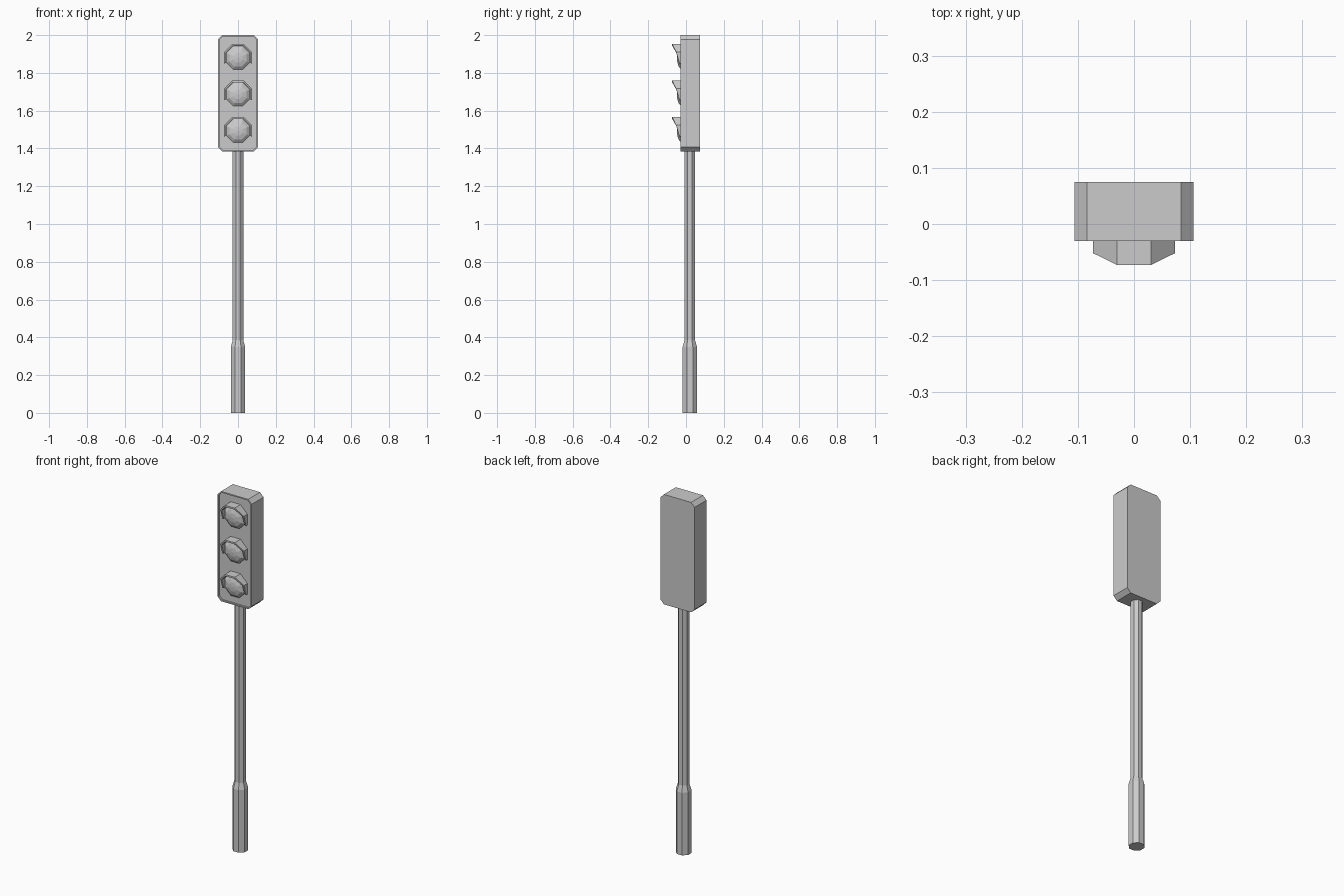
import bpy, bmesh
from math import sin, cos, pi

if "Cube" in bpy.data.objects:
    bpy.data.objects.remove(bpy.data.objects["Cube"])


def loft(name, rings, closed=False):
    """Skin a list of equal-length point rings; cap the ends, or join last ring to first."""
    bm = bmesh.new()
    loops = [[bm.verts.new(p) for p in r] for r in rings]
    n = len(rings[0])
    pairs = list(zip(loops, loops[1:]))
    for a, b in pairs:
        for i in range(n):
            j = (i + 1) % n
            bm.faces.new((a[i], a[j], b[j], b[i]))
    bm.faces.new(loops[0])
    bm.faces.new(loops[-1])
    bmesh.ops.recalc_face_normals(bm, faces=bm.faces)
    me = bpy.data.meshes.new(name)
    bm.to_mesh(me)
    bm.free()
    ob = bpy.data.objects.new(name, me)
    bpy.context.collection.objects.link(ob)
    return ob


def octagon(apothem):
    r = apothem / cos(pi / 8)
    return [(r * cos(pi / 8 + k * pi / 4), r * sin(pi / 8 + k * pi / 4)) for k in range(8)]


# Pole: octagonal, thicker sleeve at the foot
loft("pole", [[(x, y + 0.02, z) for x, y in octagon(a)]
              for a, z in ((0.038, 0), (0.038, 0.35), (0.028, 0.385), (0.028, 1.40))])


# Housing: chamfered box with a thin rim around a recessed front
def box_ring(inset, y):
    w, h, c = 0.106 - inset, 0.3075 - inset, 0.022 - inset * 0.586
    pts = [(w, h - c), (w - c, h), (c - w, h), (-w, h - c),
           (-w, c - h), (c - w, -h), (w - c, -h), (w, c - h)]
    return [(x, y, z + 1.6925) for x, z in pts]


loft("housing", [box_ring(0, 0.075), box_ring(0, -0.03),
                 box_ring(0.007, -0.03), box_ring(0.007, -0.021)])

# Visor front depth at each octagon corner, from right-lower over the top to left-lower
VISOR_Y = [-0.034, -0.052, -0.073, -0.073, -0.052, -0.034]

for name, cz in (("top", 1.88), ("middle", 1.686), ("bottom", 1.493)):
    # Faceted dome lens
    loft(name + "_lens", [[(x, y, z + cz) for x, z in octagon(a)]
                          for a, y in ((0.062, -0.018), (0.062, -0.026), (0.046, -0.039),
                                       (0.024, -0.046), (0.002, -0.048))])
    # Slanted open-bottomed visor, one quad section per corner
    outer, inner = octagon(0.073), octagon(0.064)
    sections = []
    for k, y in zip((7, 0, 1, 2, 3, 4), VISOR_Y):
        (ox, oz), (ix, iz) = outer[k], inner[k]
        sections.append([(ox, -0.018, oz + cz), (ox, y, oz + cz),
                         (ix, y, iz + cz), (ix, -0.018, iz + cz)])
    loft(name + "_visor", sections)
